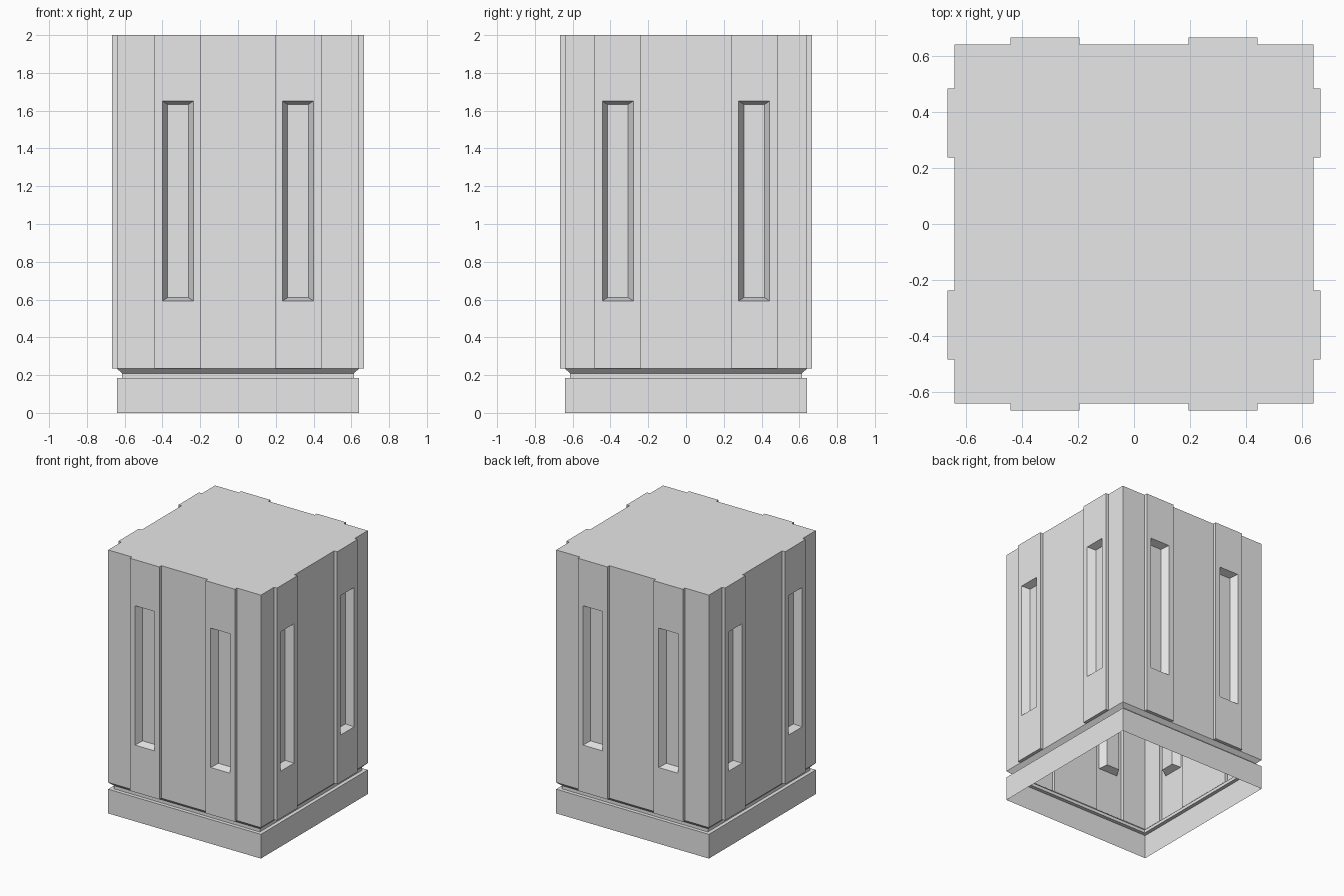
import bpy, bmesh, math
from mathutils import Matrix, Vector

if "Cube" in bpy.data.objects:
    bpy.data.objects.remove(bpy.data.objects["Cube"])

grey = bpy.data.materials.new("plain grey")
grey.use_nodes = True
colour = (0.8, 0.8, 0.8, 1)
grey.diffuse_color = colour
grey.node_tree.nodes["Principled BSDF"].inputs["Base Color"].default_value = colour

HALF, FRONT, PANEL = 0.641, 0.666, 0.61   # wall, pilaster and recess planes
BODY_Z, TOP_Z = 0.235, 2.0
PILASTER = 0.123                          # half width of a pilaster


def finish(bm, name):
    mesh = bpy.data.meshes.new(name)
    bm.to_mesh(mesh)
    bm.free()
    mesh.materials.append(grey)
    obj = bpy.data.objects.new(name, mesh)
    bpy.context.collection.objects.link(obj)


def loft(bm, rings, cap=True):
    """Join a series of four-point rings with quads, closing the last one."""
    loops = [[bm.verts.new(p) for p in ring] for ring in rings]
    for a, b in zip(loops, loops[1:]):
        for i in range(4):
            j = (i + 1) % 4
            bm.faces.new((a[i], a[j], b[j], b[i]))
    if cap:
        bm.faces.new(loops[-1])


def upright(x0, x1, z0, z1, depth):
    """Rectangle facing the front, at the given distance from the centre."""
    return [(x0, -depth, z0), (x1, -depth, z0), (x1, -depth, z1), (x0, -depth, z1)]


def flat(half, z):
    return [(-half, -half, z), (half, -half, z), (half, half, z), (-half, half, z)]


# Open plinth with a groove and chamfer under the body
bm = bmesh.new()
loft(bm, [flat(HALF, 0), flat(HALF, 0.184), flat(0.613, 0.184),
          flat(0.613, 0.208), flat(HALF, BODY_Z)], cap=False)
finish(bm, "plinth")

# Flat top
bm = bmesh.new()
loft(bm, [flat(HALF, TOP_Z)])
finish(bm, "roof")

# Four sides: wall strips between two recessed pilasters
sides = [("front", 0, 0.318), ("left", 1, 0.361), ("back", 2, 0.318), ("right", 3, 0.361)]
for side, turn, centre in sides:
    spin = Matrix.Rotation(turn * math.pi / 2, 3, 'Z')

    bm = bmesh.new()
    inner, outer = centre - PILASTER, centre + PILASTER
    for x0, x1 in ((-HALF, -outer), (-inner, inner), (outer, HALF)):
        loft(bm, [upright(x0, x1, BODY_Z, TOP_Z, HALF)])
    bmesh.ops.transform(bm, matrix=spin.to_4x4(), verts=bm.verts)
    finish(bm, side + "_wall")

    bm = bmesh.new()
    for c in (-centre, centre):
        loft(bm, [upright(c - PILASTER, c + PILASTER, BODY_Z, TOP_Z, HALF),
                  upright(c - PILASTER, c + PILASTER, BODY_Z, TOP_Z, FRONT),
                  upright(c - 0.082, c + 0.082, 0.593, 1.651, FRONT),
                  upright(c - 0.055, c + 0.055, 0.61, 1.633, PANEL)])
    bmesh.ops.transform(bm, matrix=spin.to_4x4(), verts=bm.verts)
    finish(bm, side + "_pilasters")
